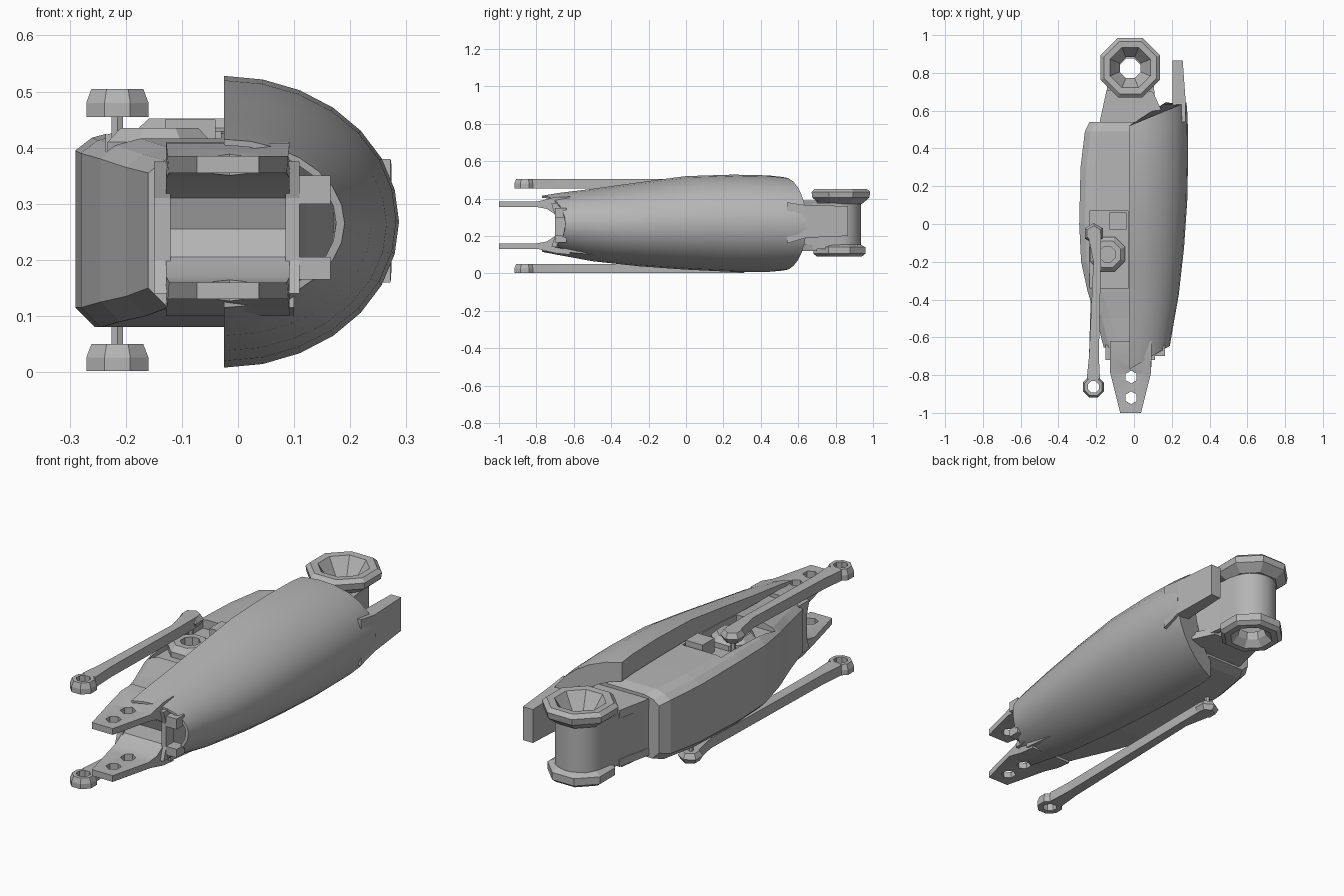
import bpy, bmesh, math
from mathutils import Vector

if "Cube" in bpy.data.objects:
    bpy.data.objects.remove(bpy.data.objects["Cube"])

grey = bpy.data.materials.new("plain_grey")
grey.use_nodes = True
GREY = (0.46, 0.46, 0.46, 1)
grey.diffuse_color = GREY
grey.node_tree.nodes["Principled BSDF"].inputs["Base Color"].default_value = GREY


def finish(name, bm, smooth=None):
    bmesh.ops.recalc_face_normals(bm, faces=bm.faces)
    mesh = bpy.data.meshes.new(name)
    bm.to_mesh(mesh)
    bm.free()
    ob = bpy.data.objects.new(name, mesh)
    bpy.context.collection.objects.link(ob)
    mesh.materials.append(grey)
    if smooth:
        bpy.ops.object.select_all(action='DESELECT')
        ob.select_set(True)
        bpy.context.view_layer.objects.active = ob
        bpy.ops.object.shade_smooth_by_angle(angle=math.radians(smooth))
    return ob


def loft(name, rings, caps=True, closed=False, smooth=None):
    """Skin a list of matching point rings."""
    bm = bmesh.new()
    vs = [[bm.verts.new(p) for p in ring] for ring in rings]
    n = len(vs[0])
    pairs = list(zip(vs, vs[1:])) + ([(vs[-1], vs[0])] if closed else [])
    for a, b in pairs:
        for i in range(n):
            j = (i + 1) % n
            bm.faces.new((a[i], a[j], b[j], b[i]))
    if caps and not closed:
        bm.faces.new(vs[0])
        bm.faces.new(vs[-1])
    return finish(name, bm, smooth)


def box(name, lo, hi):
    return loft(name, [[(lo[0], lo[1], z), (hi[0], lo[1], z),
                        (hi[0], hi[1], z), (lo[0], hi[1], z)] for z in (lo[2], hi[2])])


def lathe(name, centre, profile, sides=8, closed=True):
    """Revolve (radius, z) points round a vertical axis."""
    rings = [[(centre[0] + r * math.cos(math.tau * (i + .5) / sides),
               centre[1] + r * math.sin(math.tau * (i + .5) / sides), z)
              for i in range(sides)] for r, z in profile]
    return loft(name, rings, closed=closed)


def cut(ob, cutter):
    m = ob.modifiers.new("cut", 'BOOLEAN')
    m.operation, m.solver, m.object = 'DIFFERENCE', 'EXACT', cutter
    cutter.hide_render = True
    cutter.hide_set(True)
    cutter.display_type = 'WIRE'


# Outer shell: half-ellipse wall with slanted ends: y, top, bottom, reach, inner scale
stations = [(-.77, .415, .115, .19, .93), (-.68, .43, .098, .205, .88),
            (-.5, .452, .065, .237, .78), (-.25, .487, .038, .265, .7),
            (0, .52, .02, .282, .66), (.25, .528, .008, .287, .64),
            (.44, .524, .008, .284, .64), (.52, .515, .015, .278, .64)]
SEAM, STEPS = -.025, 14
rings = []
for y, top, bot, reach, inner in stations:
    ring = []
    for scale, order in ((1, range(STEPS + 1)), (inner, range(STEPS, -1, -1))):
        for i in order:
            a = math.pi / 2 - math.pi * i / STEPS
            ring.append((SEAM + (reach - SEAM) * scale * math.cos(a),
                         y + .125 * math.cos(a),
                         (top + bot) / 2 + (top - bot) / 2 * scale * math.sin(a)))
    rings.append(ring)
loft("outer_shell", rings, smooth=35)

# Tab behind the shell
loft("shell_rear_tab", [[(x0, y, z0), (x1, y, z0), (x1, y, z1), (x0, y, z1)]
                        for y, x0, x1, z0, z1 in ((.54, .2, .272, .16, .38),
                                                  (.64, .205, .274, .19, .365),
                                                  (.865, .205, .258, .2, .36))])

# Core body: chamfered box tapering to the front: y, side, top, bottom, inner side
core_stations = [(.54, -.235, .405, .11, .17), (.49, -.26, .42, .095, .16),
                 (.3, -.283, .425, .085, .12), (0, -.29, .43, .08, .1),
                 (-.2, -.28, .425, .08, .1), (-.36, -.245, .415, .09, .1),
                 (-.5, -.2, .4, .1, .1), (-.655, -.16, .39, .115, .1)]
core = loft("core_body", [[(s, y, b + .035), (s, y, t - .035), (s + .03, y, t - .012),
                           (s + .075, y, t), (r, y, t), (r, y, b), (s + .035, y, b)]
                          for y, s, t, b, r in core_stations])
cut(core, box("recess_cutter", (-.235, -.34, .385), (-.03, .07, .6)))

# Joint seated in the recess
lathe("recess_joint", (-.14, -.16), [(.1, .38), (.1, .41), (.075, .435), (.045, .435), (.045, .38)])
box("recess_block", (-.13, -.03, .38), (-.04, .06, .45))

# Front clevis: side profile with a concave socket, widened toward the body
upper = [(-1, .355), (-.8, .355), (-.745, .345), (-.69, .31), (-.67, .255)]
lower = [(y, .515 - z) for y, z in reversed(upper[:-1])]
profile = (upper + lower + [(-1, .13), (-.79, .13), (-.7, .108), (-.62, .1),
                            (-.62, .41), (-.7, .408), (-.79, .385), (-1, .385)])


def clevis_ring(side):
    out = []
    for y, z in profile:
        width = .055 + .055 * min(1, max(0, (y + 1) / .22))
        out.append((-.018 + side * width, y, z))
    return out


clevis = loft("front_clevis", [clevis_ring(-1), clevis_ring(1)], smooth=30)
for k, y in enumerate((-.92, -.81)):
    cut(clevis, lathe(f"pin_hole_cutter_{k}", (-.015, y), [(.034, .05), (.034, .5)], 6, False))

# Cheeks on either side of the socket
for name, x0, x1 in (("right_cheek", -.15, -.12), ("left_cheek", .085, .11)):
    cheek = [(-.64, .14), (-.72, .14), (-.7, .2), (-.7, .31), (-.72, .375), (-.64, .375)]
    loft(name, [[(x, y, z) for y, z in cheek] for x in (x0, x1)])
for name, z0, z1 in (("upper_cheek_strut", .3, .35), ("lower_cheek_strut", .165, .205)):
    box(name, (.1, -.7, z0), (.165, -.64, z1))

# Side rods with eye ends, above and below
for name, z0, z1, rear in (("upper", .455, .505, -.05), ("lower", .002, .05, .27)):
    mid = (z0 + z1) / 2
    lathe(name + "_rod_eye", (-.215, -.862),
          [(.06, z0), (.06, mid), (.05, z1), (.032, z1), (.032, z0)])
    loft(name + "_rod", [[(x - w, y, z0), (x + w, y, z0), (x + w, y, z1), (x - w, y, z1)]
                         for y, x, w in ((-.82, -.215, .035), (-.7, -.212, .026),
                                         (rear - .15, -.195, .02), (rear, -.21, .035))])
    lathe(name + "_rod_knob", (-.213, rear), [(.04, z0), (.055, mid), (.04, z1)], 6, False)
    lathe(name + "_rod_link", (-.215, rear),
          [(.012, min(mid, .25 + .13 * (mid > .25))), (.012, max(mid, .12))], 6, False)

# Rear bracket: U-shaped wall wrapped round the pivot
HUB = Vector((-.02, .82))


def u_path(r, inset):
    arc = [(HUB.x + r * math.cos(math.pi * (1 - i / 12)),
            HUB.y + r * math.sin(math.pi * (1 - i / 12))) for i in range(13)]
    return [(-.19 + inset, .5), (-.145 + inset, .68)] + arc + [(.11 - inset, .68), (.15 - inset, .5)]


plan = u_path(.115, 0) + u_path(.09, .025)[::-1]
loft("rear_bracket", [[(x, y, z) for x, y in plan] for z in (.13, .375)], smooth=35)
for name, z0, z1 in (("upper_bracket_arm", .35, .39), ("lower_bracket_arm", .12, .155)):
    arm = [(-.19, .5), (-.145, .71), (.1, .7), (.16, .57), (.15, .5)]
    loft(name, [[(x, y, z) for x, y in arm] for z in (z0, z1)])

# Pivot collars
lathe("upper_collar", (-.02, .828), [(.12, .37), (.165, .405), (.17, .435), (.15, .452),
                                     (.115, .45), (.085, .405), (.06, .37)])
lathe("lower_collar", (-.02, .82), [(.12, .155), (.15, .14), (.15, .105), (.13, .09),
                                    (.1, .09), (.07, .12), (.06, .155)])
